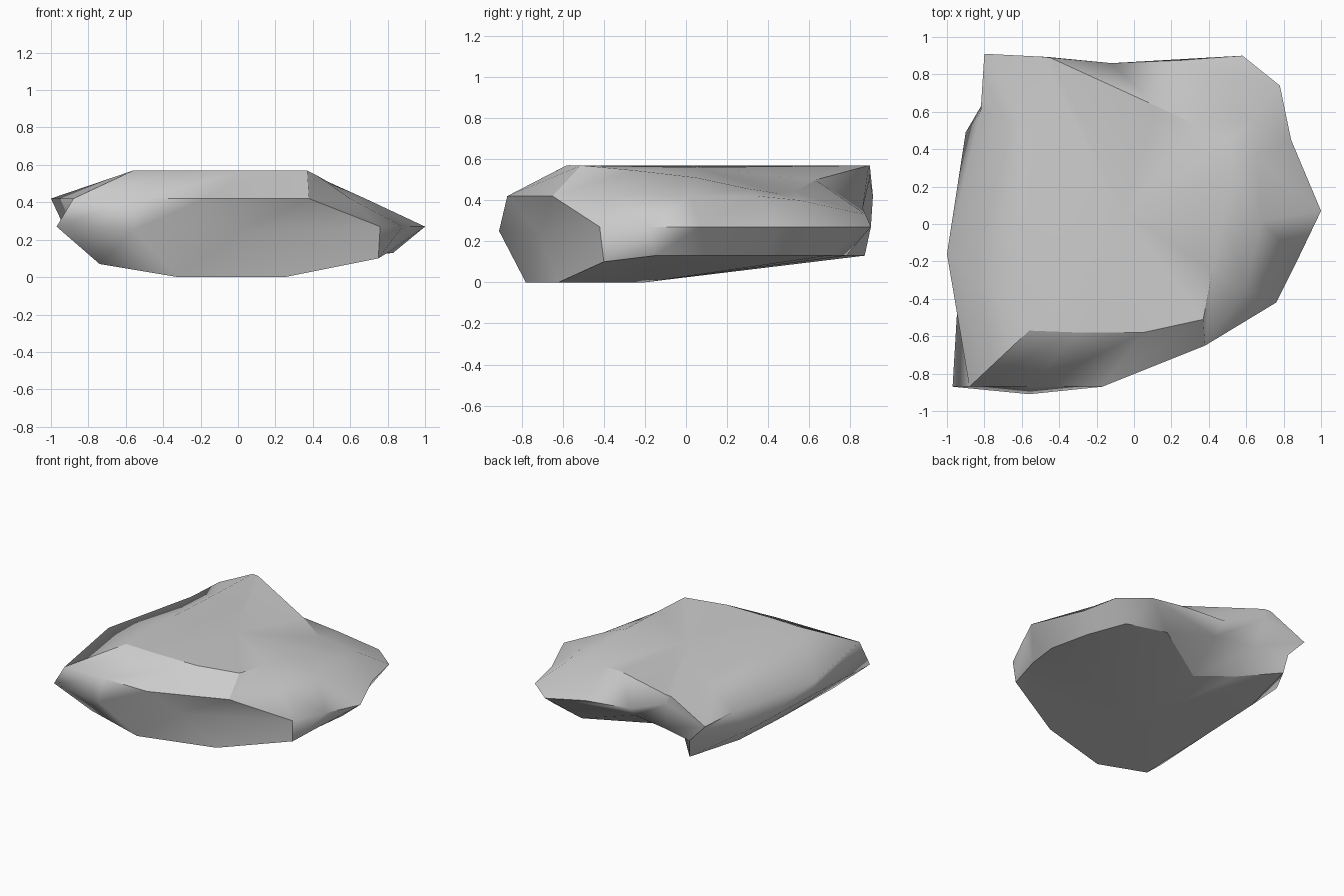
import bpy, bmesh, math

if "Cube" in bpy.data.objects:
    bpy.data.objects.remove(bpy.data.objects["Cube"])

# Four matching outlines of the slab, anticlockwise from the front left corner.
# Points are (x, y) at the outline's usual height; a third value overrides it.
bottom_rim = [(-.74, -.74, .07), (-.32, -.78, 0), (.25, -.62, 0), (.75, -.4, .1),
              (.8, -.15), (.83, .09), (.76, .4), (.65, .69), (.35, .78), (-.15, .47, .1),
              (-.42, .62), (-.64, .87), (-.74, .4, .11), (-.72, -.1, .07)]
belt = [(-.97, -.87), (-.56, -.91, .25), (0, -.72, .24), (.76, -.42),
        (.88, -.18), (1, .07), (.84, .45), (.78, .74), (.58, .9), (-.1, .77),
        (-.4, .83), (-.66, .9), (-.9, .49), (-.93, -.2)]
shoulder = [(-.88, -.87), (-.55, -.87), (-.17, -.87), (.38, -.65),
            (.6, -.35), (.68, .02), (.66, .35), (.64, .55, .4), (.25, .875, .33), (-.12, .86, .36),
            (-.46, .893, .5), (-.8, .91), (-.82, .6), (-1, -.16)]
top_rim = [(-.56, -.57), (-.3, -.58), (.05, -.58), (.37, -.51),
           (.42, -.25, .545), (.48, .05, .51), (.54, .3), (.5, .45), (.33, .53), (.12, .63),
           (-.45, .89), (-.5, .895), (-.52, .5), (-.55, 0)]


def top_height(x, y):
    """Top plate with a shallow dip towards the back right."""
    return .57 - .14 * math.exp(-((x - .45) ** 2 + (y - .48) ** 2) / .195)


bm = bmesh.new()


def ring(points, height):
    return [bm.verts.new((p[0], p[1], p[2] if len(p) > 2 else height(p[0], p[1])))
            for p in points]


rings = [ring(bottom_rim, lambda x, y: .13),
         ring(belt, lambda x, y: .27),
         ring(shoulder, lambda x, y: .42),
         ring(top_rim, top_height)]
n = len(top_rim)

# Side walls
for low, high in zip(rings, rings[1:]):
    for i in range(n):
        j = (i + 1) % n
        bm.faces.new((low[i], low[j], high[j], high[i]))

# Underside and top plate, fanned around a centre
for loop, centre in ((rings[0], (-.15, -.2, 0)), (rings[-1], (-.05, .05, .56))):
    c = bm.verts.new(centre)
    for i in range(n):
        bm.faces.new((loop[i], loop[(i + 1) % n], c))

bmesh.ops.recalc_face_normals(bm, faces=bm.faces)

# Soft stone shading with the underside rim and chipped front corner kept sharp
for f in bm.faces:
    f.smooth = True
for e in bm.edges:
    e.smooth = e.calc_face_angle(0) < math.radians(70)


def sharpen(verts):
    for a, b in zip(verts, verts[1:]):
        e = bm.edges.get((a, b))
        if e:
            e.smooth = False


sharpen(rings[0] + rings[0][:1])
sharpen(rings[3][:5])
sharpen(rings[3][8:11])
sharpen([r[3] for r in rings])
sharpen([r[0] for r in rings[2:]])

mesh = bpy.data.meshes.new("rock_slab")
bm.to_mesh(mesh)
bm.free()
rock = bpy.data.objects.new("rock_slab", mesh)
bpy.context.collection.objects.link(rock)
